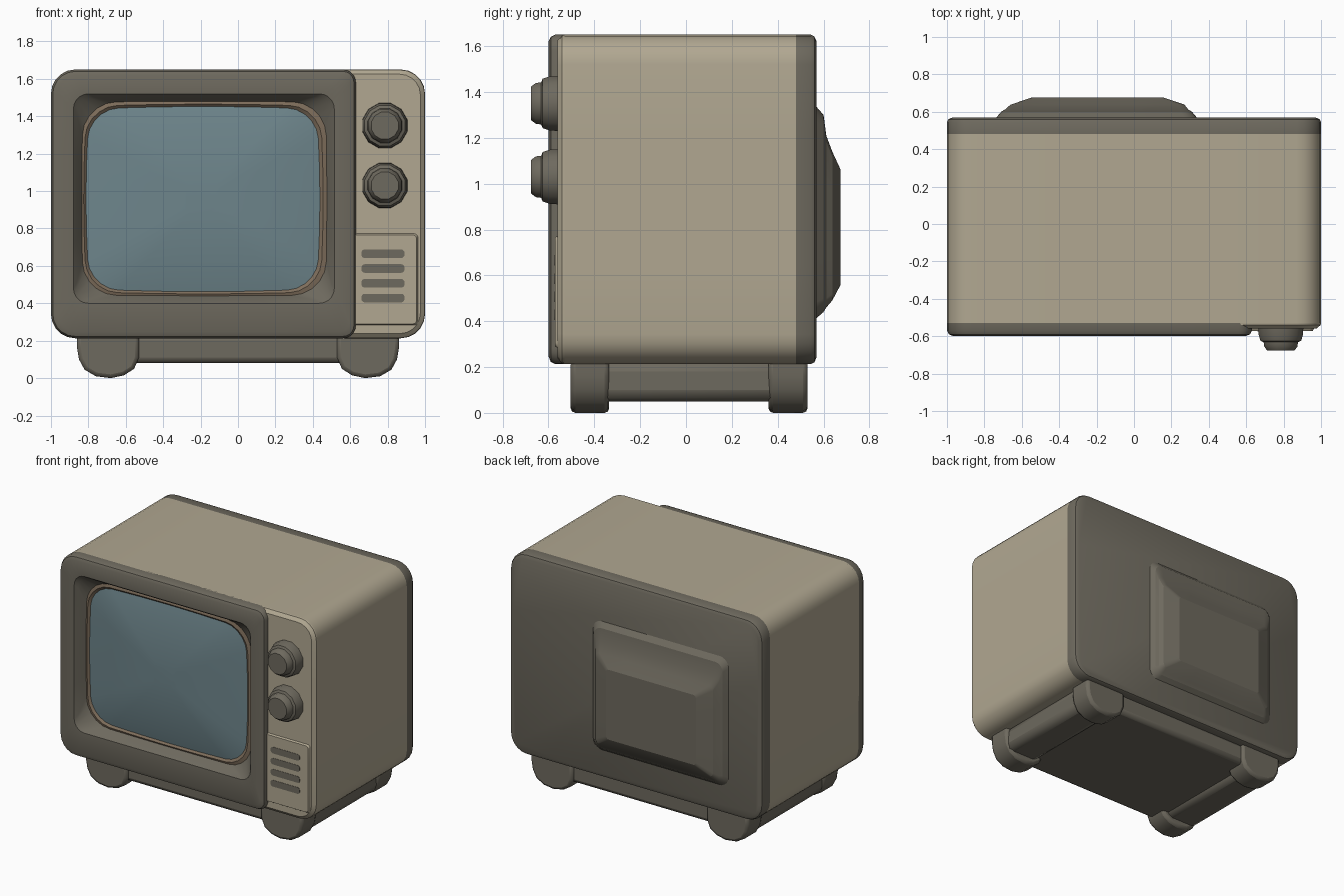
import bpy, bmesh, math

if "Cube" in bpy.data.objects:
    bpy.data.objects.remove(bpy.data.objects["Cube"])


def material(name, col):
    m = bpy.data.materials.new(name)
    m.diffuse_color = (*col, 1)
    m.use_nodes = True
    m.node_tree.nodes["Principled BSDF"].inputs["Base Color"].default_value = m.diffuse_color
    return m


BEIGE = material("beige_plastic", (0.44, 0.39, 0.285))
DARK = material("dark_taupe_plastic", (0.155, 0.142, 0.112))
GLASS = material("blue_glass", (0.155, 0.235, 0.26))
BROWN = material("brown_trim", (0.21, 0.155, 0.105))


def ring(x0, x1, z0, z1, rl, rr, y, bow=0.0):
    """Rounded rectangle facing -y, own radius for left and right corners, optional bowed sides."""
    pts = []
    corners = [(x1 - rr, z0 + rr, rr, -90), (x1 - rr, z1 - rr, rr, 0),
               (x0 + rl, z1 - rl, rl, 90), (x0 + rl, z0 + rl, rl, 180)]
    for cx, cz, r, a0 in corners:
        for i in range(6):
            a = math.radians(a0 + 18 * i)
            pts.append((cx + r * math.cos(a), cz + r * math.sin(a)))
    full = []
    for k, p in enumerate(pts):
        full.append(p)
        if k % 6 == 5:  # extra points along the straight sides
            q = pts[(k + 1) % len(pts)]
            for t in (0.25, 0.5, 0.75):
                full.append((p[0] + (q[0] - p[0]) * t, p[1] + (q[1] - p[1]) * t))
    cx, cz, hx, hz = (x0 + x1) / 2, (z0 + z1) / 2, (x1 - x0) / 2, (z1 - z0) / 2
    out = []
    for x, z in full:
        u, v = (x - cx) / hx, (z - cz) / hz
        out.append((cx + hx * u * (1 - bow * v * v), y, cz + hz * v * (1 - bow * u * u)))
    return out


def loft(name, rings, mat, back=False, front=False, angle=35):
    """Skin rings listed from back to front (or outside to inside)."""
    n = len(rings[0])
    verts = [p for r in rings for p in r]
    faces = []
    for k in range(len(rings) - 1):
        for i in range(n):
            j = (i + 1) % n
            faces.append((k * n + i, k * n + j, (k + 1) * n + j, (k + 1) * n + i))
    if back:
        faces.append(tuple(reversed(range(n))))
    if front:
        faces.append(tuple(range((len(rings) - 1) * n, len(rings) * n)))
    me = bpy.data.meshes.new(name)
    me.from_pydata(verts, [], faces)
    me.materials.append(mat)
    me.shade_smooth()
    me.set_sharp_from_angle(angle=math.radians(angle))
    ob = bpy.data.objects.new(name, me)
    bpy.context.collection.objects.link(ob)
    return ob


def prism(name, profile, y0, y1, mat, bevel=0.0):
    """Extrude an xz outline along y."""
    ob = loft(name, [[(x, y, z) for x, z in profile] for y in (y1, y0)], mat, True, True)
    if bevel:
        b = ob.modifiers.new("bevel", 'BEVEL')
        b.width, b.segments, b.limit_method = bevel, 2, 'ANGLE'
        b.angle_limit = math.radians(50)
    return ob


def box(name, x0, x1, y0, y1, z0, z1, mat, bevel=0.0):
    return prism(name, [(x0, z0), (x1, z0), (x1, z1), (x0, z1)], y0, y1, mat, bevel)


B, T, R = 0.213, 1.65, 0.13

# Cabinet sleeve and dark back shell
loft("cabinet", [ring(-1, 1, B, T, R, R, y) for y in (0.48, -0.53)], BEIGE)
loft("back_shell", [ring(-1 + d, 1 - d, B + d, T - d, R - d, R - d, y)
                    for y, d in ((0.57, 0.03), (0.56, 0.008), (0.545, 0), (0.48, 0))],
     DARK, back=True)

# Stepped tube housing on the back
loft("tube_housing", [
    ring(-0.55, 0.16, 0.56, 1.06, 0.02, 0.02, 0.675),
    ring(-0.66, 0.27, 0.49, 1.14, 0.03, 0.03, 0.638),
    ring(-0.69, 0.29, 0.46, 1.21, 0.04, 0.04, 0.612),
    ring(-0.71, 0.31, 0.44, 1.30, 0.06, 0.06, 0.60),
    ring(-0.74, 0.34, 0.41, 1.34, 0.07, 0.07, 0.565)], DARK, back=True, angle=15)

# Screen surround: rim, front face, sloping recess
X0, X1 = -1.0, 0.63
loft("screen_surround", [
    ring(X0, X1, B, T, R, 0.07, -0.52),
    ring(X0, X1, B, T, R, 0.07, -0.57),
    ring(X0 + 0.01, X1 - 0.01, B + 0.01, T - 0.01, R - 0.01, 0.06, -0.59),
    ring(X0 + 0.035, X1 - 0.035, B + 0.035, T - 0.03, R - 0.03, 0.05, -0.60),
    ring(-0.88, 0.515, 0.40, 1.52, 0.08, 0.08, -0.595),
    ring(-0.865, 0.50, 0.415, 1.505, 0.09, 0.09, -0.575),
    ring(-0.835, 0.475, 0.44, 1.48, 0.18, 0.18, -0.525, 0.01)], DARK)

# Thin trim and domed screen
loft("screen_trim", [
    ring(-0.835, 0.475, 0.44, 1.48, 0.18, 0.18, -0.525, 0.01),
    ring(-0.825, 0.455, 0.45, 1.465, 0.17, 0.17, -0.53, 0.025),
    ring(-0.81, 0.435, 0.465, 1.45, 0.16, 0.16, -0.515, 0.03)], BROWN)
dome = []
for s in (1.0, 0.95, 0.85, 0.65, 0.4, 0.15):
    hx, hz, r = 0.627 * s, 0.497 * s, 0.16 * s
    dome.append(ring(-0.188 - hx, -0.188 + hx, 0.957 - hz, 0.957 + hz, r, r,
                     -0.517 - 0.05 * (1 - s ** 2.2), 0.03))
loft("screen", dome, GLASS, front=True, angle=60)

# Control panel with raised grille plate
loft("control_panel", [
    ring(0.56, 1, B, T, 0.01, R, -0.525),
    ring(0.56, 0.998, B + 0.002, T - 0.002, 0.01, R, -0.54),
    ring(0.56, 0.975, B + 0.025, T - 0.025, 0.01, R - 0.02, -0.56)], BEIGE, front=True)
loft("grille_plate", [
    ring(0.60, 0.965, 0.28, 0.775, 0.01, 0.02, -0.555),
    ring(0.60, 0.955, 0.29, 0.765, 0.01, 0.02, -0.572)], BEIGE, front=True)
for i in range(4):
    z = 0.665 - 0.079 * i
    loft(f"grille_slot_{i + 1}", [ring(0.66, 0.89, z - 0.023, z + 0.023, 0.018, 0.018, y)
                                  for y in (-0.571, -0.574)], DARK, front=True)

# Two tuning knobs
for name, z in (("upper_knob", 1.35), ("lower_knob", 1.03)):
    rings = []
    for r, y in ((0.125, -0.55), (0.122, -0.595), (0.112, -0.625), (0.095, -0.632),
                 (0.092, -0.655), (0.075, -0.677)):
        rings.append([(0.785 + r * math.cos(a), y, z + r * math.sin(a))
                      for a in (math.tau * (k + 0.5) / 12 for k in range(12))])
    loft(name, rings, DARK, front=True)

# Base plate, side rails and four rounded feet
box("base_plate", -0.82, 0.82, -0.48, 0.51, 0.08, 0.23, DARK, 0.03)
foot = [(0.53, 0.11), (0.555, 0.05), (0.61, 0.015), (0.68, 0.0), (0.76, 0.01),
        (0.82, 0.045), (0.85, 0.1), (0.86, 0.16), (0.86, 0.23), (0.53, 0.23)]
for side, s in (("right", 1), ("left", -1)):
    prof = foot if s > 0 else [(-x, z) for x, z in reversed(foot)]
    prism(f"front_foot_{side}", prof, -0.503, -0.335, DARK, 0.02)
    prism(f"back_foot_{side}", prof, 0.36, 0.53, DARK, 0.02)
    xa, xb = sorted((0.58 * s, 0.84 * s))
    box(f"side_rail_{side}", xa, xb, -0.4, 0.43, 0.05, 0.23, DARK, 0.05)
